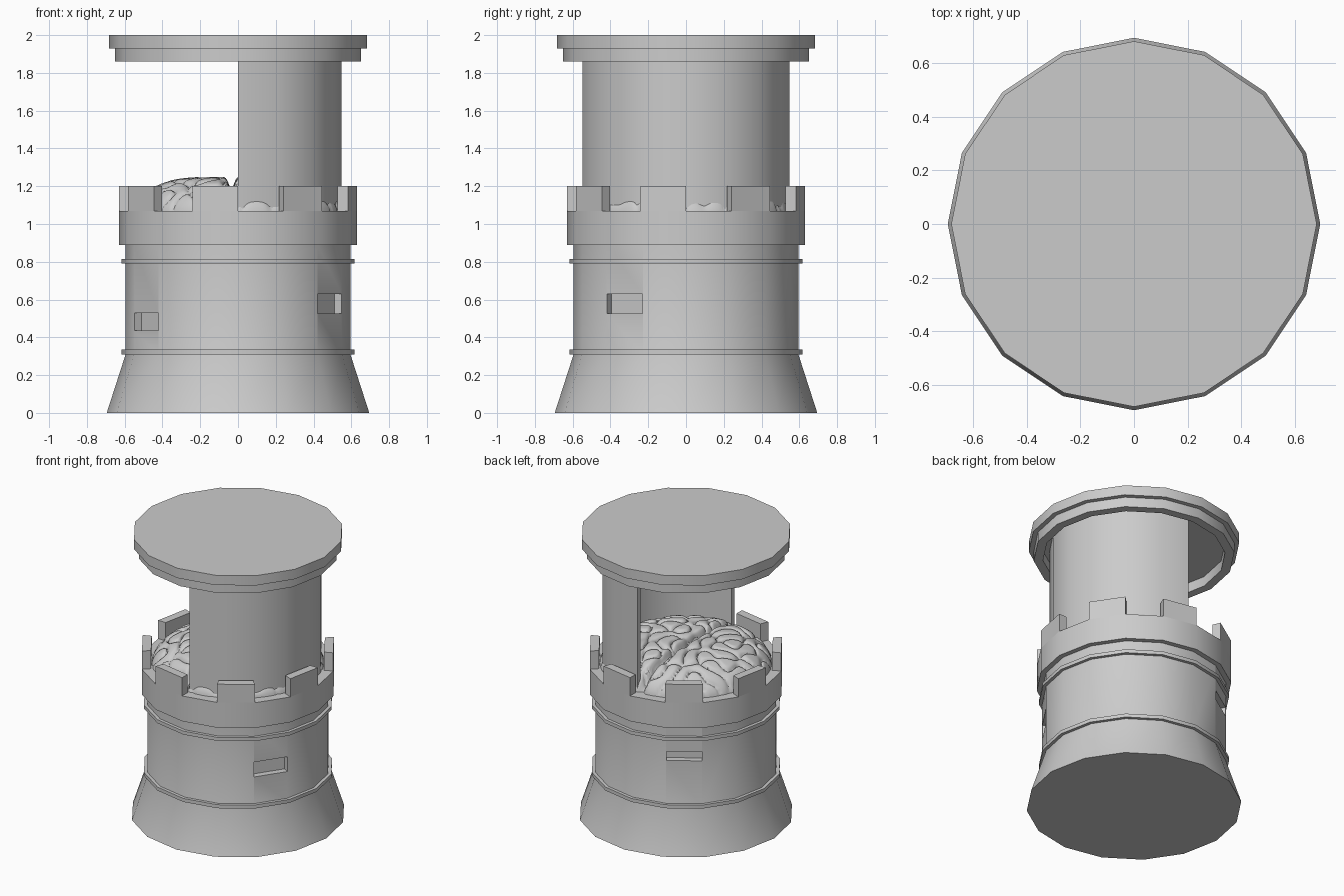
import bpy, bmesh, math, random
from mathutils import Matrix

if "Cube" in bpy.data.objects:
    bpy.data.objects.remove(bpy.data.objects["Cube"])

random.seed(4)
SIDES = 16
STEP = 2 * math.pi / SIDES


def finish(name, bm, angle=30):
    bmesh.ops.remove_doubles(bm, verts=bm.verts, dist=1e-5)
    bmesh.ops.recalc_face_normals(bm, faces=bm.faces)
    me = bpy.data.meshes.new(name)
    bm.to_mesh(me)
    bm.free()
    ob = bpy.data.objects.new(name, me)
    bpy.context.collection.objects.link(ob)
    smooth(ob, angle)
    return ob


def smooth(ob, angle=30):
    bpy.ops.object.select_all(action='DESELECT')
    ob.select_set(True)
    bpy.context.view_layer.objects.active = ob
    bpy.ops.object.shade_smooth_by_angle(angle=math.radians(angle))


def sweep(bm, profile, start=0, count=SIDES, closed=True):
    """Turn an (r, z) section through some of the 16 facets."""
    full = count == SIDES
    rows = []
    for i in range(count if full else count + 1):
        a = (start + i) * STEP
        rows.append([bm.verts.new((r * math.cos(a), r * math.sin(a), z)) for r, z in profile])
    n = len(profile)
    for i in range(count):
        p, q = rows[i], rows[(i + 1) % len(rows)]
        for j in range(n if closed else n - 1):
            k = (j + 1) % n
            bm.faces.new((p[j], q[j], q[k], p[k]))
    if not full:
        bm.faces.new(rows[0])
        bm.faces.new(rows[-1])


def lathe(name, profile, **kw):
    bm = bmesh.new()
    sweep(bm, profile, **kw)
    return finish(name, bm)


def box_section(r0, r1, z0, z1):
    return [(r0, z0), (r1, z0), (r1, z1), (r0, z1)]


# Tower body with flared foot and overhanging parapet
body = lathe("tower_body", [(0, 0), (.695, 0), (.595, .31), (.595, .89), (.63, .89),
                            (.63, 1.07), (0, 1.07)], closed=False)

# Window recesses, each filling one facet: (facet, bottom, top)
for facet, z0, z1 in [(14, .525, .63), (9, .435, .53), (5, .64, .705)]:
    a = (facet + .5) * STEP
    bm = bmesh.new()
    bmesh.ops.create_cube(bm, size=1)
    bm.transform(Matrix.Rotation(a, 4, 'Z') @ Matrix.Translation((.5836, 0, (z0 + z1) / 2))
                 @ Matrix.Diagonal((.09, .229, z1 - z0, 1)))
    cutter = finish("window_cutter", bm)
    cutter.hide_render = True
    mod = body.modifiers.new("window", 'BOOLEAN')
    mod.operation = 'DIFFERENCE'
    mod.solver = 'EXACT'
    mod.object = cutter
    bpy.context.view_layer.objects.active = body
    bpy.ops.object.modifier_apply(modifier=mod.name)
    bpy.data.objects.remove(cutter)
smooth(body)

# Thin trim bands
for name, z in [("lower_band", .31), ("upper_band", .79)]:
    lathe(name, box_section(.58, .617, z, z + .025))

# Battlements on every other facet
bm = bmesh.new()
for k in range(1, SIDES, 2):
    sweep(bm, box_section(.57, .63, 1.07, 1.2), start=k, count=1)
finish("battlements", bm)

# Half-round upper wall, open to the left
lathe("upper_wall", box_section(.515, .547, 1.07, 1.93), start=12, count=8)

# Stepped roof with recessed underside
lathe("roof", [(0, 1.93), (.59, 1.93), (.59, 1.86), (.65, 1.86), (.65, 1.93),
               (.682, 1.93), (.682, 2), (0, 2)], closed=False)

# Folded brain dome inside the tower
waves = []
for i in range(14):
    d = math.pi * (i + random.random()) / 14
    k = random.uniform(38, 46)
    waves.append((k * math.cos(d), k * math.sin(d), random.uniform(0, 2 * math.pi)))
R, RINGS, SEGS = .56, 100, 260


def brain_height(x, y, t):
    f = sum(math.cos(kx * x + ky * y + p) for kx, ky, p in waves) * math.sqrt(2 / len(waves))
    fold = math.sqrt(min(1, math.tanh(abs(f) * 1.3)))
    dome = 1.02 + .195 * (1 - t ** 4) ** .6
    fissure = .06 * math.exp(-((x + .035) / .02) ** 2)
    return dome + .036 * fold - fissure


bm = bmesh.new()
rows = []
for i in range(RINGS + 1):
    t = max(i / RINGS, 1e-7)
    row = []
    for j in range(SEGS):
        a = 2 * math.pi * j / SEGS
        x, y = R * t * math.cos(a), R * t * math.sin(a)
        row.append(bm.verts.new((x, y, brain_height(x, y, min(t, 1)))))
    rows.append(row)
for p, q in zip(rows, rows[1:]):
    for j in range(SEGS):
        k = (j + 1) % SEGS
        bm.faces.new((p[j], q[j], q[k], p[k]))
finish("brain", bm, 60)
